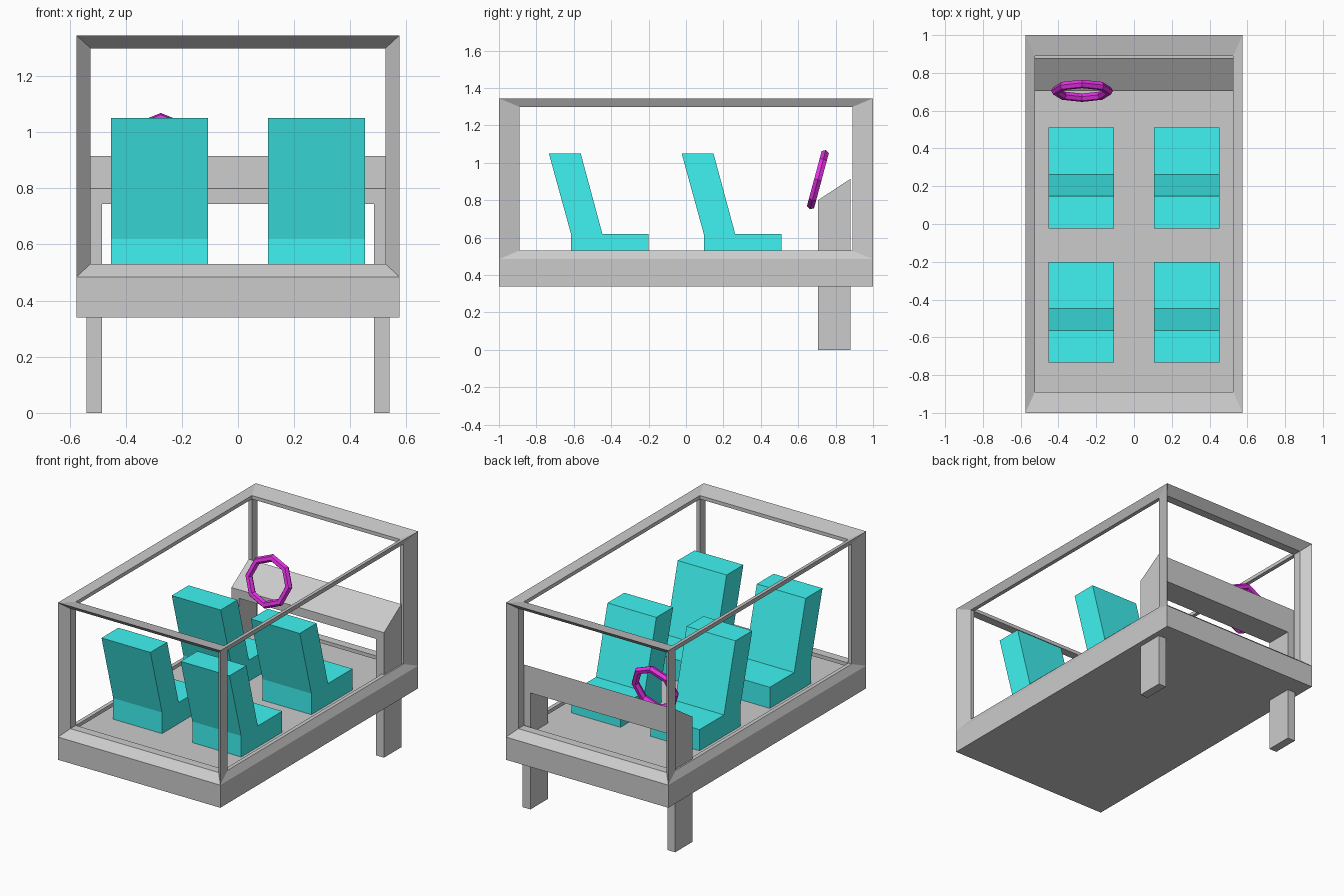
import bpy, bmesh, math
from itertools import product

if "Cube" in bpy.data.objects:
    bpy.data.objects.remove(bpy.data.objects["Cube"])


def material(name, rgb):
    m = bpy.data.materials.new(name)
    m.diffuse_color = (*rgb, 1)
    m.use_nodes = True
    m.node_tree.nodes["Principled BSDF"].inputs["Base Color"].default_value = m.diffuse_color
    return m


def finish(bm, name, mat=None):
    bmesh.ops.recalc_face_normals(bm, faces=bm.faces)
    me = bpy.data.meshes.new(name)
    bm.to_mesh(me)
    bm.free()
    ob = bpy.data.objects.new(name, me)
    bpy.context.collection.objects.link(ob)
    if mat:
        me.materials.append(mat)
    return ob


def extrude_profile(bm, points, offset):
    face = bm.faces.new([bm.verts.new(p) for p in points])
    geo = bmesh.ops.extrude_face_region(bm, geom=[face], use_keep_orig=True)["geom"]
    moved = [g for g in geo if isinstance(g, bmesh.types.BMVert)]
    bmesh.ops.translate(bm, verts=moved, vec=offset)
    return moved


teal = material("seat_teal", (0.05, 0.9, 0.88))
magenta = material("wheel_magenta", (0.8, 0.03, 0.8))

# Floor slab
bm = bmesh.new()
bmesh.ops.create_cube(bm, size=1)
bmesh.ops.scale(bm, vec=(1.15, 2, 0.145), verts=bm.verts)
bmesh.ops.translate(bm, vec=(0, 0, 0.4125), verts=bm.verts)
finish(bm, "floor_slab")

# Cage frame: twelve mitred bars with a kite-shaped cross-section
HALF, INSET, MID_Z = (0.575, 1.0, 0.43), (0.05, 0.11, 0.046), 0.915
bm = bmesh.new()
pts = {}
for s in product((-1, 1), repeat=3):
    depths = {"outer": (0, 0, 0), "inner": (1, 1, 1)}
    for a in range(3):
        depths[a] = tuple(0.5 if i == a else 1 for i in range(3))
    for key, d in depths.items():
        co = [s[i] * (HALF[i] - INSET[i] * d[i]) for i in range(3)]
        pts[s, key] = bm.verts.new((co[0], co[1], co[2] + MID_Z))
for a in range(3):
    b, c = (a + 1) % 3, (a + 2) % 3
    ring = ("outer", b, "inner", c)
    for s in product((-1, 1), repeat=3):
        if s[a] < 0:
            t = tuple(1 if i == a else s[i] for i in range(3))
            for k in range(4):
                p, q = ring[k], ring[(k + 1) % 4]
                bm.faces.new((pts[s, p], pts[s, q], pts[t, q], pts[t, p]))
finish(bm, "cage_frame")

# Four seats, one side profile each
SEAT = [(-0.615, 0.485), (-0.20, 0.485), (-0.20, 0.62), (-0.447, 0.62),
        (-0.563, 1.05), (-0.733, 1.05), (-0.615, 0.62)]
for row, dy in (("rear", 0), ("front", 0.71)):
    for side, cx in (("left", -0.28), ("right", 0.28)):
        bm = bmesh.new()
        extrude_profile(bm, [(cx - 0.173, y + dy, z) for y, z in SEAT], (0.346, 0, 0))
        finish(bm, f"{row}_{side}_seat", teal)

# Dashboard arch with two legs through the floor and a sloping top
ARCH = [(-0.54, 0), (-0.485, 0), (-0.485, 0.745), (0.485, 0.745),
        (0.485, 0), (0.54, 0), (0.54, 0.80), (-0.54, 0.80)]
bm = bmesh.new()
for v in extrude_profile(bm, [(x, 0.705, z) for x, z in ARCH], (0, 0.175, 0)):
    if v.co.z > 0.78:
        v.co.z = 0.915
finish(bm, "dashboard_arch")

# Octagonal steering wheel, tilted
bpy.ops.mesh.primitive_torus_add(major_segments=8, minor_segments=6,
                                 major_radius=0.141, minor_radius=0.023,
                                 location=(-0.275, 0.705, 0.91),
                                 rotation=(math.radians(75), 0, 0))
wheel = bpy.context.object
wheel.name = "steering_wheel"
wheel.data.materials.append(magenta)
